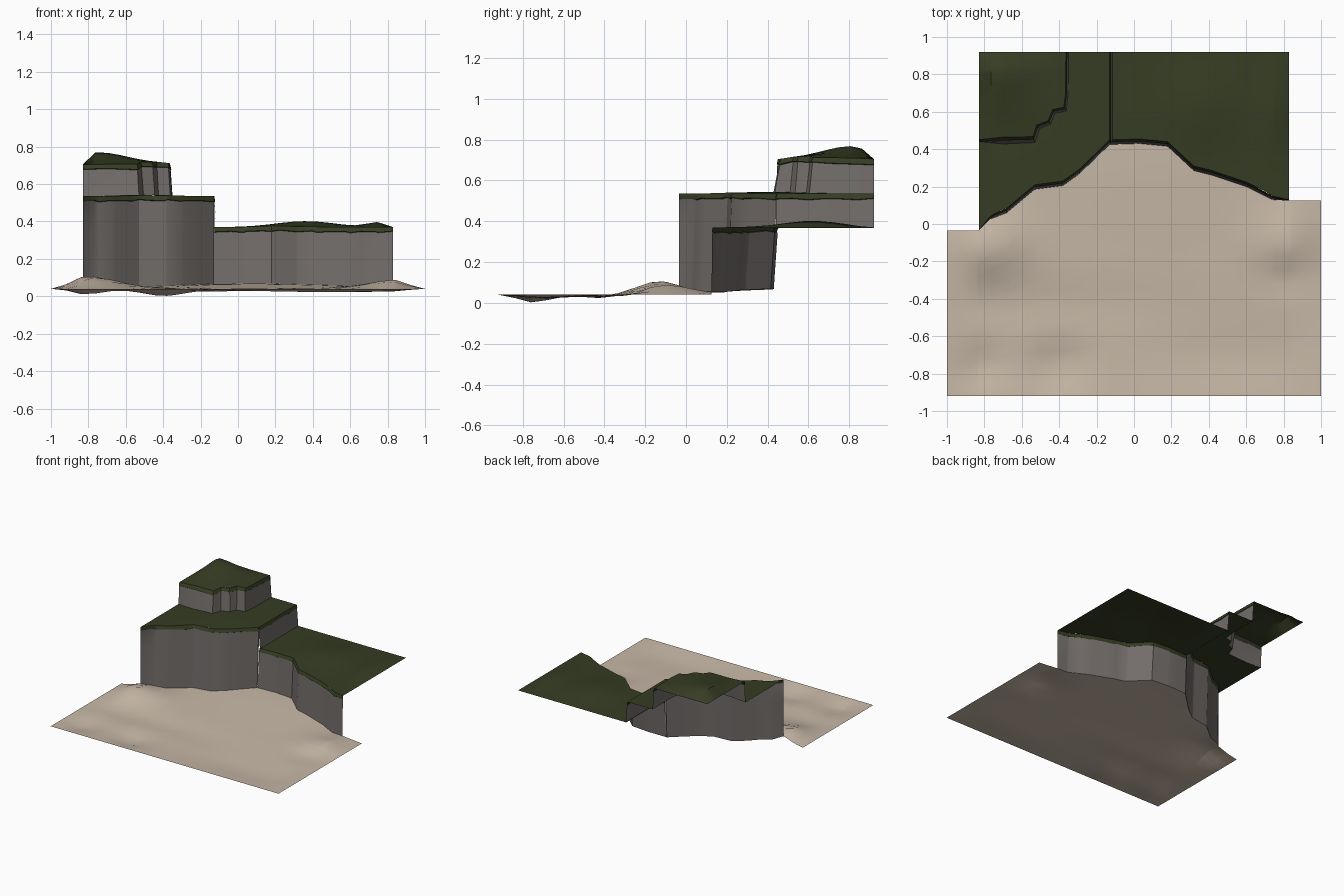
import bpy, bmesh, math
from math import exp, sin

if "Cube" in bpy.data.objects:
    bpy.data.objects.remove(bpy.data.objects["Cube"])


def material(name, rgb):
    m = bpy.data.materials.new(name)
    m.diffuse_color = (*rgb, 1)
    m.use_nodes = True
    m.node_tree.nodes["Principled BSDF"].inputs["Base Color"].default_value = m.diffuse_color
    return m


SAND = material("pale sand", (0.57, 0.48, 0.385))
ROCK = material("grey rock", (0.17, 0.153, 0.145))
GRASS = material("dark grass", (0.037, 0.046, 0.017))

# plan outlines of the cliff feet
CLIFF = [(-.83, -.035), (-.77, .025), (-.68, .06), (-.53, .185), (-.38, .205),
         (-.29, .27), (-.13, .425), (.03, .43), (.18, .415), (.32, .285),
         (.42, .26), (.6, .2), (.74, .13), (.83, .125)]
STEP_FOOT = [(-.83, .44), (-.7, .428), (-.53, .435), (-.505, .51), (-.445, .535),
             (-.425, .59), (-.362, .605), (-.352, .7), (-.35, .92)]
STEP_TOP = [(-.83, .45), (-.7, .465), (-.54, .467), (-.52, .53), (-.46, .552),
            (-.435, .612), (-.375, .625), (-.366, .7), (-.363, .92)]


def along(path, x):
    """y of a polyline at x, held constant past its ends"""
    if x <= path[0][0]:
        return path[0][1]
    for (x0, y0), (x1, y1) in zip(path, path[1:]):
        if x <= x1:
            return y0 + (y1 - y0) * (x - x0) / (x1 - x0)
    return path[-1][1]


def cliff_top(x):
    return along(CLIFF, x) + 0.025 * max(0, min(1, (x + .83) / .1, (.86 - x) / .15))


def bump(x, y, cx, cy, sx, sy, h):
    return h * exp(-((x - cx) / sx) ** 2 - ((y - cy) / sy) ** 2)


def fade(*d):
    return max(0, min(1, *d))


def sand_z(x, y):
    z = (bump(x, y, -.8, -.13, .22, .15, .065) + bump(x, y, .85, -.1, .2, .16, .045)
         + bump(x, y, -.4, -.76, .16, .13, -.036) + bump(x, y, -.82, -.76, .14, .13, -.03)
         + bump(x, y, .1, .4, .75, .45, .028) + bump(x, y, .5, -.7, .6, .2, -.018)
         + bump(x, y, -.4, -.43, .7, .1, -.016) + bump(x, y, .8, -.28, .13, .07, -.02))
    return .04 + z * fade((1 - abs(x)) / .16, (y + .92) / .13)


def low_z(x, y):
    z = bump(x, y, .36, .62, .22, .2, .032) + bump(x, y, .75, .6, .08, .2, .026)
    return .37 + z * fade((.83 - x) / .08, (x + .12) / .1, (.92 - y) / .1)


def mid_z(x, y):
    return .535 + bump(x, y, -.5, .4, .2, .3, .008)


def high_z(x, y):
    z = bump(x, y, -.76, .81, .24, .2, .066) + bump(x, y, -.5, .6, .15, .15, .012)
    return .705 + z * fade((x + .83) / .07, (.92 - y) / .07, (y - .44) / .1)


def mesh_grid(name, rows, mats, rule=None, angle=30):
    """skin a rectangular array of points"""
    bm = bmesh.new()
    vs = [[bm.verts.new(p) for p in r] for r in rows]
    for i in range(len(vs) - 1):
        for j in range(len(vs[0]) - 1):
            f = bm.faces.new((vs[i][j], vs[i + 1][j], vs[i + 1][j + 1], vs[i][j + 1]))
            f.material_index = rule(j) if rule else 0
    me = bpy.data.meshes.new(name)
    bm.to_mesh(me)
    bm.free()
    for m in mats:
        me.materials.append(m)
    ob = bpy.data.objects.new(name, me)
    bpy.context.collection.objects.link(ob)
    bpy.context.view_layer.objects.active = ob
    ob.select_set(True)
    bpy.ops.object.shade_smooth_by_angle(angle=math.radians(angle))
    ob.select_set(False)


def stations(a, b, step, *paths):
    n = max(1, round((b - a) / step))
    xs = {round(a + (b - a) * i / n, 4) for i in range(n + 1)}
    xs |= {x for p in paths for x, _ in p if a <= x <= b}
    return sorted(xs)


def sheet(name, xs, front, back, height, mat, n):
    """terrain between two plan curves"""
    rows = []
    for x in xs:
        y0, y1 = front(x), back(x)
        ys = [y0 + (y1 - y0) * k / n for k in range(n + 1)]
        rows.append([(x, y, height(x, y)) for y in ys])
    mesh_grid(name, rows, [mat])


def riser(name, feet, tops):
    """rock wall with a grass lip hanging over its top"""
    rows = []
    for i, (f, t) in enumerate(zip(feet, tops)):
        lip = t[2] - .028 + .004 * sin(i * 2.3)
        levels = [f[2] + (lip - f[2]) * k / 3 for k in range(4)]
        col = []
        for z in levels:
            s = .75 * (z - f[2]) / (lip - f[2])
            col.append((f[0] + (t[0] - f[0]) * s, f[1] + (t[1] - f[1]) * s, z))
        col.append((f[0] * .5 + t[0] * .5, f[1] * .5 + t[1] * .5, lip + .003))
        col.append(t)
        rows.append(col)
    mesh_grid(name, rows, [ROCK, GRASS], lambda j: 1 if j >= 3 else 0)


# sandy ground in front of the cliffs
xs = stations(-1, 1, .08, CLIFF)
sheet("sand_ground", xs, lambda x: -.92, lambda x: along(CLIFF, x), sand_z, SAND, 14)

# grassy terraces, open underneath
sheet("low_terrace", stations(-.12, .83, .07, CLIFF), cliff_top, lambda x: .92, low_z, GRASS, 9)
sheet("middle_terrace_front", stations(-.83, -.35, .08, CLIFF, STEP_FOOT), cliff_top,
      lambda x: along(STEP_FOOT, x), mid_z, GRASS, 5)
sheet("middle_terrace_side", stations(-.35, -.13, .08, CLIFF), cliff_top,
      lambda x: .92, mid_z, GRASS, 6)
sheet("high_terrace", stations(-.83, -.363, .07, STEP_TOP), lambda x: along(STEP_TOP, x),
      lambda x: .92, high_z, GRASS, 8)

# main cliffs below the middle and low terraces
for name, a, b, top in (("left_cliff", -.83, -.125, mid_z), ("right_cliff", -.125, .83, low_z)):
    cx = stations(a, b, .09, CLIFF)
    riser(name,
          [(x, along(CLIFF, x), sand_z(x, along(CLIFF, x))) for x in cx],
          [(x, cliff_top(x), top(x, cliff_top(x))) for x in cx])

# short wall between the low and middle terraces
ys = [.44 + .48 * i / 6 for i in range(7)]
riser("middle_step_wall", [(-.115, y, .368) for y in ys],
      [(-.13, y, mid_z(-.13, y)) for y in ys])

# stepped wall below the high terrace
riser("high_step_wall", [(x, y, mid_z(x, y)) for x, y in STEP_FOOT],
      [(x, y, high_z(x, y)) for x, y in STEP_TOP])
